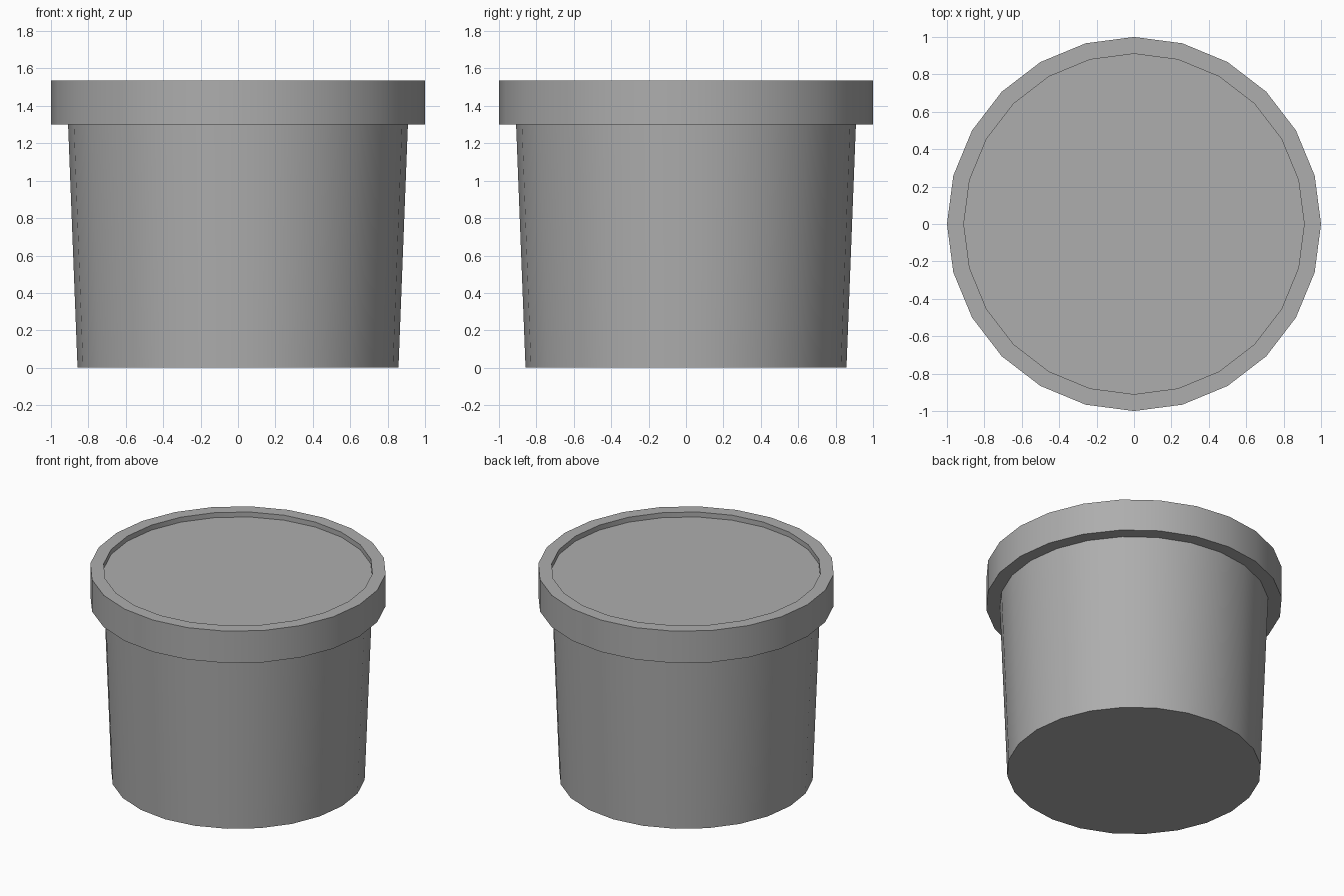
import bpy, bmesh
from math import cos, sin, pi, radians

if "Cube" in bpy.data.objects:
    bpy.data.objects.remove(bpy.data.objects["Cube"])

SIDES = 24

# Darker grey for both parts
grey = bpy.data.materials.new("dark_grey")
grey.diffuse_color = (0.42, 0.42, 0.42, 1.0)
grey.use_nodes = True
grey.node_tree.nodes["Principled BSDF"].inputs["Base Color"].default_value = grey.diffuse_color


def lathe(name, profile):
    """Stack rings of (radius, z) from bottom to top and cap both ends."""
    bm = bmesh.new()
    rings = [[bm.verts.new((r * cos(2 * pi * i / SIDES), r * sin(2 * pi * i / SIDES), z))
              for i in range(SIDES)] for r, z in profile]
    for lower, upper in zip(rings, rings[1:]):
        for i in range(SIDES):
            j = (i + 1) % SIDES
            bm.faces.new((lower[i], lower[j], upper[j], upper[i]))
    bm.faces.new(rings[0][::-1])
    bm.faces.new(rings[-1])
    mesh = bpy.data.meshes.new(name)
    bm.to_mesh(mesh)
    bm.free()
    mesh.materials.append(grey)
    obj = bpy.data.objects.new(name, mesh)
    bpy.context.collection.objects.link(obj)
    bpy.ops.object.select_all(action='DESELECT')
    obj.select_set(True)
    bpy.context.view_layer.objects.active = obj
    bpy.ops.object.shade_smooth_by_angle(angle=radians(30))
    return obj


# Tapered tub, its top tucked into the lid
lathe("tub", [(0.858, 0.0), (0.91, 1.34)])

# Lid with an overhanging skirt, raised rim and recessed centre
lathe("lid", [(1.0, 1.30), (1.0, 1.537), (0.91, 1.537), (0.91, 1.50)])
